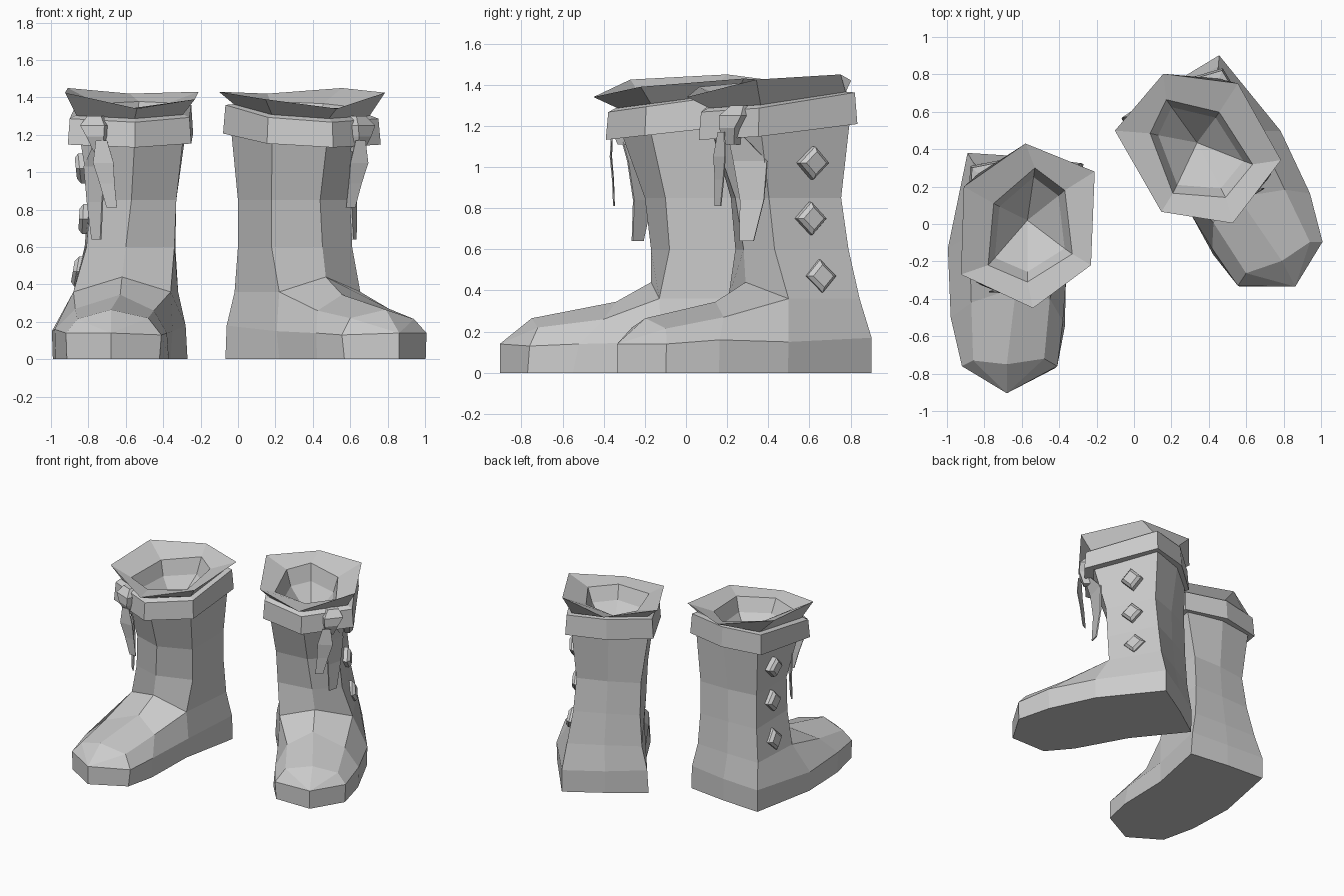
import bpy, bmesh, math
from mathutils import Matrix, Vector

if "Cube" in bpy.data.objects:
    bpy.data.objects.remove(bpy.data.objects["Cube"])

# Second boot: mirrored copy, turned outwards
MIRROR = (Matrix.Translation((-0.159, 0.154, 0)) @ Matrix.Rotation(math.radians(27.5), 4, 'Z')
          @ Matrix.Diagonal((-1, 1, 1, 1)))


class Part:
    """Mesh builder that shares equal points and drops collapsed corners."""
    def __init__(self):
        self.bm, self.pts = bmesh.new(), {}

    def face(self, points):
        vs = []
        for p in points:
            key = tuple(round(c, 4) for c in p)
            if key not in self.pts:
                self.pts[key] = self.bm.verts.new(key)
            if self.pts[key] not in vs:
                vs.append(self.pts[key])
        if len(vs) > 2 and not self.bm.faces.get(vs):
            self.bm.faces.new(vs)

    def loft(self, rows, closed=False):
        for a, b in zip(rows, rows[1:]):
            n = len(a)
            for i in range(n if closed else n - 1):
                j = (i + 1) % n
                self.face((a[i], a[j], b[j], b[i]))

    def finish(self, name):
        for side, mat in (("left", None), ("right", MIRROR)):
            bm = self.bm.copy()
            if mat:
                bm.transform(mat)
            bmesh.ops.recalc_face_normals(bm, faces=bm.faces)
            me = bpy.data.meshes.new(f"{side}_{name}")
            bm.to_mesh(me)
            bm.free()
            bpy.context.collection.objects.link(bpy.data.objects.new(me.name, me))


# Boot body: foot sections run outer sole -> crest -> inner sole
boot = Part()
tip0, tip1 = (-.68, -.905, 0), (-.68, -.905, .14)
toe = [(-.915, -.76, 0), (-.92, -.76, .14), (-.86, -.73, .215), (-.68, -.75, .265),
       (-.48, -.72, .22), (-.41, -.76, .13), (-.42, -.77, 0)]
instep = [(-.975, -.50, 0), (-.98, -.50, .16), (-.87, -.42, .27), (-.63, -.34, .345),
          (-.45, -.40, .26), (-.38, -.52, .14), (-.37, -.55, 0)]
ankle = [(-.99, -.13, 0), (-.995, -.13, .15), (-.88, -.07, .36), (-.62, -.17, .44),
         (-.36, -.13, .36), (-.35, -.12, .15), (-.36, -.13, 0)]
boot.loft([[tip0] + [tip1] * 5 + [tip0], toe, instep, ankle])

# Heel wraps from the outer ankle round to the inner ankle
heel = [ankle[:3],
        [(-.89, .38, 0), (-.89, .38, .17), (-.86, .33, .36)],
        [(-.58, .36, 0), (-.58, .36, .17), (-.59, .325, .36)],
        [(-.27, .32, 0), (-.28, .325, .18), (-.32, .31, .36)],
        ankle[:3:-1]]
boot.loft(heel)
boot.face([tip0, toe[0], instep[0]] + [c[0] for c in heel] + [instep[6], toe[6]])

# Shaft: order front, outer front, outer rear, back, inner rear, inner front
shaft = [[ankle[3]] + [c[2] for c in heel]]
for z, ring in ((.60, [(-.60, -.17), (-.81, -.11), (-.82, .29), (-.58, .30), (-.335, .30), (-.34, -.08)]),
                (.85, [(-.57, -.20), (-.79, -.13), (-.80, .26), (-.57, .29), (-.33, .29), (-.33, -.10)]),
                (1.21, [(-.55, -.33), (-.85, -.21), (-.83, .29), (-.56, .33), (-.28, .27), (-.29, -.18)])):
    shaft.append([(x, y, z) for x, y in ring])
boot.loft(shaft, True)
boot.finish("boot_body")

# Cuff band, flared rim and inner lining in one loft
C = Vector((-.57, .01))
BAND = [(-.55, -.39), (-.91, -.25), (-.875, .31), (-.57, .37), (-.24, .29), (-.25, -.20)]
RIM = [(-.54, -.45), (-.925, -.27), (-.91, .20), (-.58, .43), (-.21, .28), (-.23, -.22)]
HOLE = [(-.57, -.31), (-.78, -.22), (-.75, .11), (-.53, .30), (-.37, .18), (-.33, -.16)]


def ring(outline, scale, z, slope=0.0):
    pts = [C + (Vector(p) - C) * scale for p in outline]
    return [(p.x, p.y, z + slope * p.y) for p in pts]


rim = [(x, y, z) for (x, y), z in zip(RIM, (1.34, 1.425, 1.45, 1.42, 1.43, 1.39))]
cuff = Part()
cuff.loft([ring(BAND, .82, 1.18, .11), ring(BAND, 1, 1.175, .11), ring(BAND, .97, 1.32, .14),
           ring(BAND, .88, 1.33, .13), ring(BAND, .86, 1.33, .13), rim,
           ring(HOLE, 1, 1.36, .06), ring(HOLE, .83, 1.25, .03), [(-.57, .02, 1.05)] * 6], True)
cuff.finish("cuff")

# Diamond studs down the outer side
for i, (x, y, z, tilt) in enumerate(((-.822, .09, 1.02, 6), (-.805, .085, .75, -3), (-.838, .12, .47, -10))):
    stud = Part()
    rows = []
    for r, d in ((.08, -.02), (.08, .025), (.055, .045)):
        t = math.tan(math.radians(tilt))
        q = [(0, r), (r, 0), (0, -r), (-r, 0)]
        rows.append([(x - d - t * b, y + a, z + b) for a, b in q])
    stud.loft(rows, True)
    stud.face(rows[0])
    stud.face(rows[-1])
    stud.finish(f"stud_{i + 1}")


# Tie: knot over the band and two hanging tails
def ribbon(name, path, thick, angle):
    a = math.radians(angle)
    across, out = Vector((-math.cos(a), math.sin(a), 0)), Vector((-math.sin(a), -math.cos(a), 0))
    part, rows = Part(), []
    for x, y, z, w in path:
        p = Vector((x, y, z))
        rows.append([p + across * w + out * thick, p - across * w + out * thick,
                     p - across * w - out * thick, p + across * w - out * thick])
    part.loft(rows, True)
    part.face(rows[0])
    part.face(rows[-1])
    part.finish(name)


ribbon("tie_knot", [(-.76, -.27, 1.30, .04), (-.77, -.315, 1.25, .07),
                    (-.755, -.325, 1.19, .05), (-.74, -.30, 1.11, .025)], .025, 22)
ribbon("tie_tail_long", [(-.74, -.30, 1.17, .03), (-.765, -.22, 1.03, .085),
                         (-.765, -.21, .84, .06), (-.757, -.235, .64, .035)], .005, 48)
ribbon("tie_tail_short", [(-.73, -.36, 1.17, .03), (-.72, -.365, 1.05, .055),
                          (-.70, -.355, .94, .04), (-.675, -.35, .81, .028)], .003, 3)
